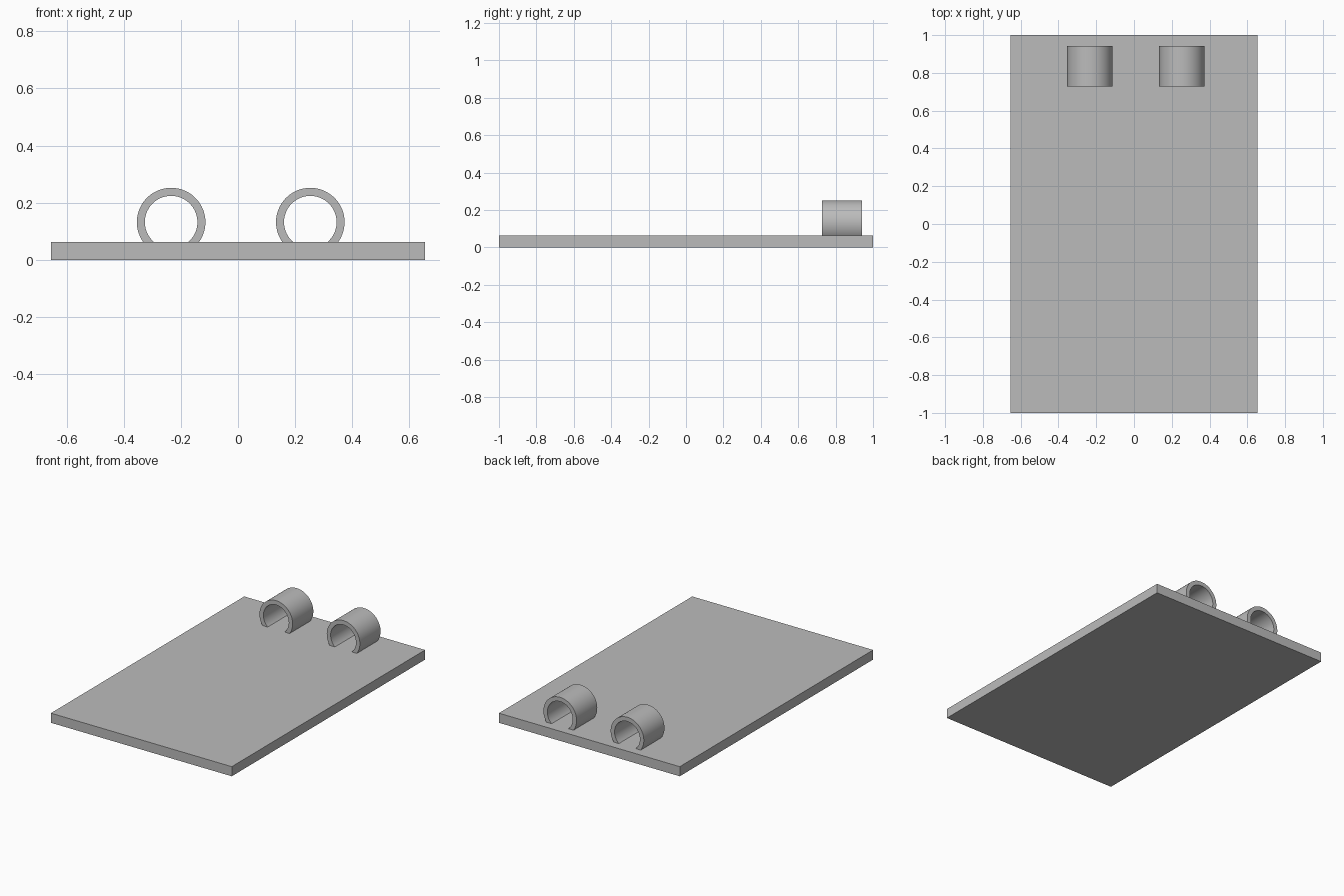
import bpy, bmesh
from math import asin, cos, sin, pi

cube = bpy.data.objects.get("Cube")
if cube:
    bpy.data.objects.remove(cube, do_unlink=True)

GREY = (0.5, 0.5, 0.5, 1)
mat = bpy.data.materials.new("plain grey")
mat.use_nodes = True
mat.diffuse_color = GREY
mat.node_tree.nodes["Principled BSDF"].inputs["Base Color"].default_value = GREY

WIDTH, LENGTH, THICK = 1.31, 2.0, 0.063
OUTER, INNER, AXIS_Z = 0.12, 0.092, 0.132
BACK, FRONT = 0.942, 0.728
STEPS = 48


def arc(cx, radius, floor):
    """Points of a circle kept above the floor, from right foot to left foot."""
    start = asin((floor - AXIS_Z) / radius)
    sweep = pi - 2 * start
    angles = [start + sweep * i / STEPS for i in range(STEPS + 1)]
    return [(cx + radius * cos(a), AXIS_Z + radius * sin(a)) for a in angles]


def ring_clip(name, cx):
    """Open tube whose flat feet rest just inside the plate."""
    floor = THICK - 0.002
    outer, inner = arc(cx, OUTER, floor), arc(cx, INNER, floor)
    bm = bmesh.new()
    rows = [[bm.verts.new((x, y, z)) for x, z in pts]
            for pts, y in ((outer, FRONT), (outer, BACK), (inner, BACK), (inner, FRONT))]
    # Outer wall, back rim, inner wall, front rim
    for a, b in zip(rows, rows[1:] + rows[:1]):
        for i in range(STEPS):
            bm.faces.new((a[i], a[i + 1], b[i + 1], b[i]))
    # Feet
    for end in (0, -1):
        bm.faces.new([row[end] for row in rows])
    bmesh.ops.recalc_face_normals(bm, faces=bm.faces)
    mesh = bpy.data.meshes.new(name)
    bm.to_mesh(mesh)
    bm.free()
    mesh.materials.append(mat)
    obj = bpy.data.objects.new(name, mesh)
    bpy.context.collection.objects.link(obj)
    bpy.ops.object.select_all(action="DESELECT")
    obj.select_set(True)
    bpy.context.view_layer.objects.active = obj
    bpy.ops.object.shade_smooth_by_angle()


# Flat base plate
bpy.ops.mesh.primitive_cube_add(size=1, location=(0, 0, THICK / 2))
plate = bpy.context.object
plate.name = "base_plate"
plate.scale = (WIDTH, LENGTH, THICK)
bpy.ops.object.transform_apply(location=False, rotation=False, scale=True)
plate.data.materials.append(mat)

# Pair of ring clips near the back edge
ring_clip("right_ring_clip", -0.234)
ring_clip("left_ring_clip", 0.253)
